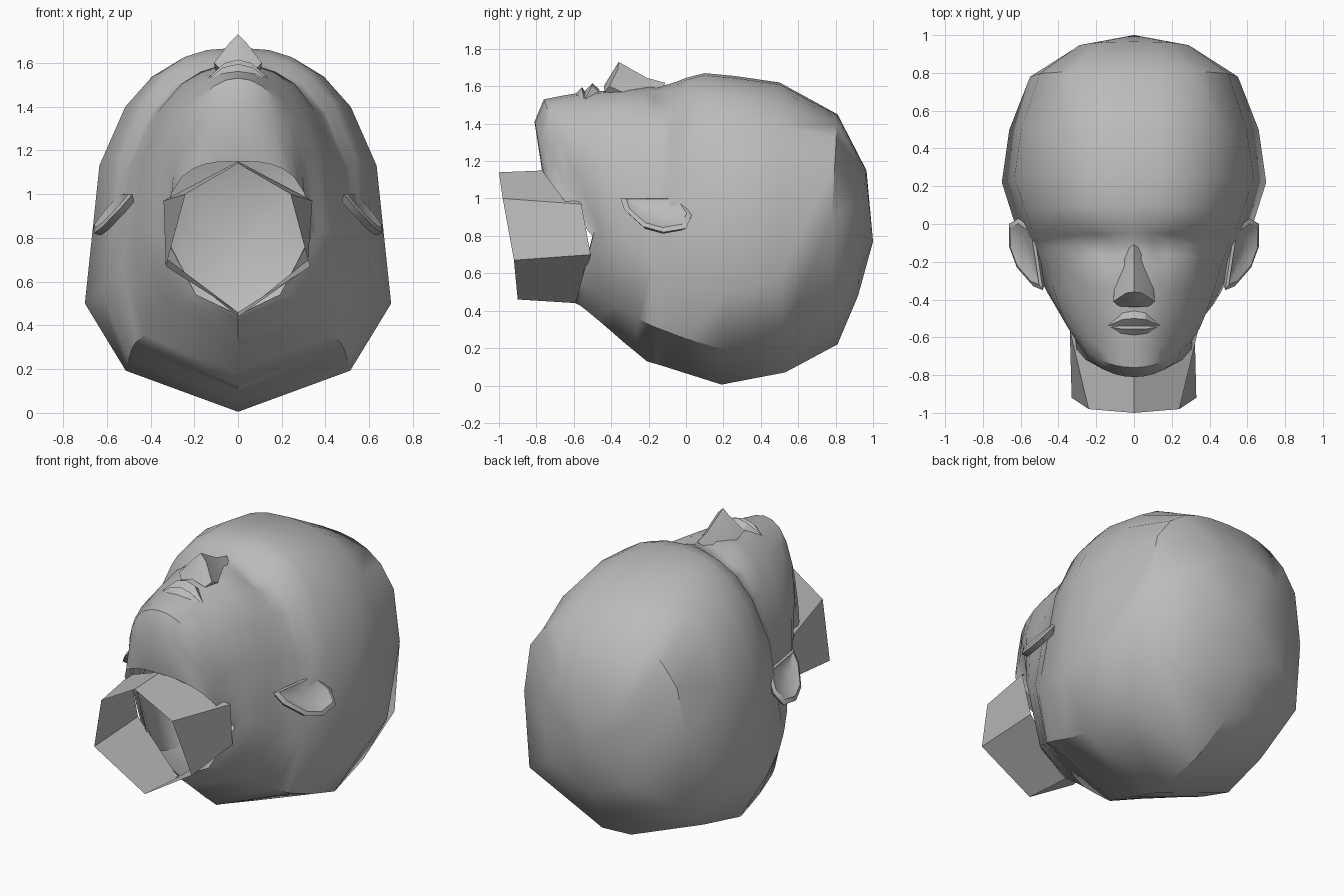
import bpy, bmesh, math
from math import sin, cos, radians, exp

if "Cube" in bpy.data.objects:
    bpy.data.objects.remove(bpy.data.objects["Cube"])

grey = bpy.data.materials.new("plain grey")
grey.diffuse_color = (0.5, 0.5, 0.5, 1)
grey.use_nodes = True
grey.node_tree.nodes["Principled BSDF"].inputs["Base Color"].default_value = grey.diffuse_color


def make(name, verts, faces, angle=35, mirror=False):
    me = bpy.data.meshes.new(name)
    me.from_pydata(verts, [], faces)
    bm = bmesh.new()
    bm.from_mesh(me)
    if mirror:
        geo = bm.verts[:] + bm.edges[:] + bm.faces[:]
        bmesh.ops.mirror(bm, geom=geo, axis='X', merge_dist=-1)
    bmesh.ops.remove_doubles(bm, verts=bm.verts, dist=0.0005)
    bmesh.ops.recalc_face_normals(bm, faces=bm.faces)
    bm.to_mesh(me)
    bm.free()
    me.materials.append(grey)
    ob = bpy.data.objects.new(name, me)
    bpy.context.collection.objects.link(ob)
    bpy.ops.object.select_all(action='DESELECT')
    ob.select_set(True)
    bpy.context.view_layer.objects.active = ob
    bpy.ops.object.shade_smooth_by_angle(angle=radians(angle))
    return ob


# Head: cross-sections from crown to jaw
# y at face, side, back; z at face, side, back; half width
RINGS = [
    (.965, .925, .92, 1.15, .82, .48, .32),
    (.81, .78, .81, 1.45, .90, .22, .55),
    (.50, .50, .53, 1.62, .56, .07, .66),
    (.26, .22, .19, 1.655, .50, .005, .70),
    (.10, .00, .00, 1.67, .55, .065, .63),
    (.00, -.10, -.11, 1.645, .60, .10, .59),
    (-.05, -.14, -.16, 1.625, .62, .115, .57),
    (-.10, -.18, -.21, 1.61, .65, .13, .55),
    (-.16, -.22, -.27, 1.605, .68, .18, .53),
    (-.22, -.25, -.32, 1.60, .70, .22, .51),
    (-.34, -.31, -.40, 1.585, .75, .29, .485),
    (-.44, -.37, -.47, 1.575, .80, .35, .455),
    (-.54, -.42, -.53, 1.57, .82, .40, .425),
    (-.66, -.45, -.57, 1.55, .84, .43, .39),
    (-.76, -.47, -.59, 1.53, .84, .44, .355),
    (-.81, -.49, -.59, 1.41, .82, .445, .335),
    (-.77, -.50, -.58, 1.15, .80, .45, .33),
]
ANGLES = [0, 9, 18, 29, 43, 62, 90, 135]
STEPS = [(a, 1) for a in ANGLES] + [(180, 1)] + [(a, -1) for a in ANGLES[:0:-1]]


def head_point(ring, step):
    yf, ys, yb, zf, zs, zb, w = ring
    a, side = step
    front = a <= 90
    n = 2.5 if yf > -.03 else 2.15 if yf > -.7 else 2.0
    if ring is RINGS[-1]:
        n = 3
    s = max(sin(radians(a)), 0) ** (2 / n)
    c = abs(cos(radians(a))) ** (2 / n)
    if a == 180:
        s, c = 0, 1
    elif a == 135:
        # corner between the sides and the back of the skull
        t = min(max((-.2 - yb) / .38, 0), 1)
        u = min(max((.2 - yb) / .4, 0), 1)
        s, c = .73 + .12 * u - .27 * t, .62 + .12 * t
        if yb > .7:
            s, c = .91, .66
    x = side * w * s
    y = ys + ((yf if front else yb) - ys) * c
    z = zs + ((zf if front else zb) - zs) * c
    if front:
        # eye sockets, closed lids and chin sides
        z -= .06 * exp(-((abs(x) - .17) / .09) ** 2 - ((y + .13) / .07) ** 2)
        z += .02 * exp(-((abs(x) - .22) / .07) ** 2 - ((y + .21) / .04) ** 2)
        z -= .03 * exp(-((abs(x) - .2) / .1) ** 2 - ((y + .60) / .1) ** 2)
    return (x, y, z)


n = len(STEPS)
verts = [head_point(r, s) for r in RINGS for s in STEPS] + [(0, 1.0, .77)]
faces = [(k * n + i, k * n + (i + 1) % n, (k + 1) * n + (i + 1) % n, (k + 1) * n + i)
         for k in range(len(RINGS) - 1) for i in range(n)]
faces += [(i, (i + 1) % n, len(verts) - 1) for i in range(n)]
make("head", verts, faces, 40)

# Neck: open six-sided tube flaring under the jaw
end = [(0, -1, 1.14), (.24, -.98, 1.0), (.33, -.92, .67), (0, -.90, .46),
       (-.33, -.92, .67), (-.24, -.98, 1.0)]
root = [(0, -.75, 1.15), (.34, -.56, .97), (.32, -.51, .70), (0, -.58, .44),
        (-.32, -.51, .70), (-.34, -.56, .97)]
make("neck", end + root, [(i, (i + 1) % 6, 6 + (i + 1) % 6, 6 + i) for i in range(6)], 20)

# Nose: narrow bridge widening to a flat underside
make("nose", [(0, -.11, 1.618), (0, -.21, 1.645), (0, -.36, 1.73), (0, -.44, 1.60),
              (.05, -.14, 1.575), (.06, -.24, 1.585), (.04, -.365, 1.69),
              (.11, -.41, 1.60), (.08, -.435, 1.57), (.10, -.30, 1.55)],
     [(0, 1, 5, 4), (1, 2, 6, 5), (4, 5, 9), (5, 6, 7, 9), (2, 3, 8, 7, 6), (7, 8, 9)],
     40, True)

# Lips: two thin ridges
make("upper_lip", [(0, -.46, 1.58), (0, -.50, 1.615), (0, -.54, 1.575), (.06, -.47, 1.57),
                   (.06, -.505, 1.60), (.14, -.54, 1.53), (.06, -.54, 1.565)],
     [(0, 1, 4, 3), (3, 4, 5), (1, 2, 6, 4), (4, 6, 5)], 30, True)
make("lower_lip", [(0, -.54, 1.57), (0, -.555, 1.595), (0, -.59, 1.56), (.07, -.54, 1.56),
                   (.07, -.555, 1.578), (.07, -.58, 1.55), (.13, -.545, 1.53)],
     [(0, 1, 4, 3), (1, 2, 5, 4), (3, 4, 6), (4, 5, 6)], 30, True)

# Ears: slanted half-disc shells with a sunken middle
outline = [(-.35, 1.0), (-.33, .94), (-.23, .85), (-.12, .82), (.0, .84),
           (.03, .91), (-.03, 1.0), (-.19, 1.0)]


def ear_ring(scale, push):
    cy, cz = -.15, .93
    pts = []
    for y, z in outline:
        y, z = cy + (y - cy) * scale, cz + (z - cz) * scale
        pts.append((.535 + (1 - z) * .8 + y * .15 + push * .6, y, z + push * .7))
    return pts


m = len(outline)
ear = ear_ring(.85, -.035) + ear_ring(1, 0) + ear_ring(.85, .012) + ear_ring(.5, -.01)
faces = [(k * m + i, k * m + (i + 1) % m, (k + 1) * m + (i + 1) % m, (k + 1) * m + i)
         for k in range(3) for i in range(m)]
faces += [tuple(range(m)), tuple(range(3 * m, 4 * m))]
make("ears", ear, faces, 35, True)
